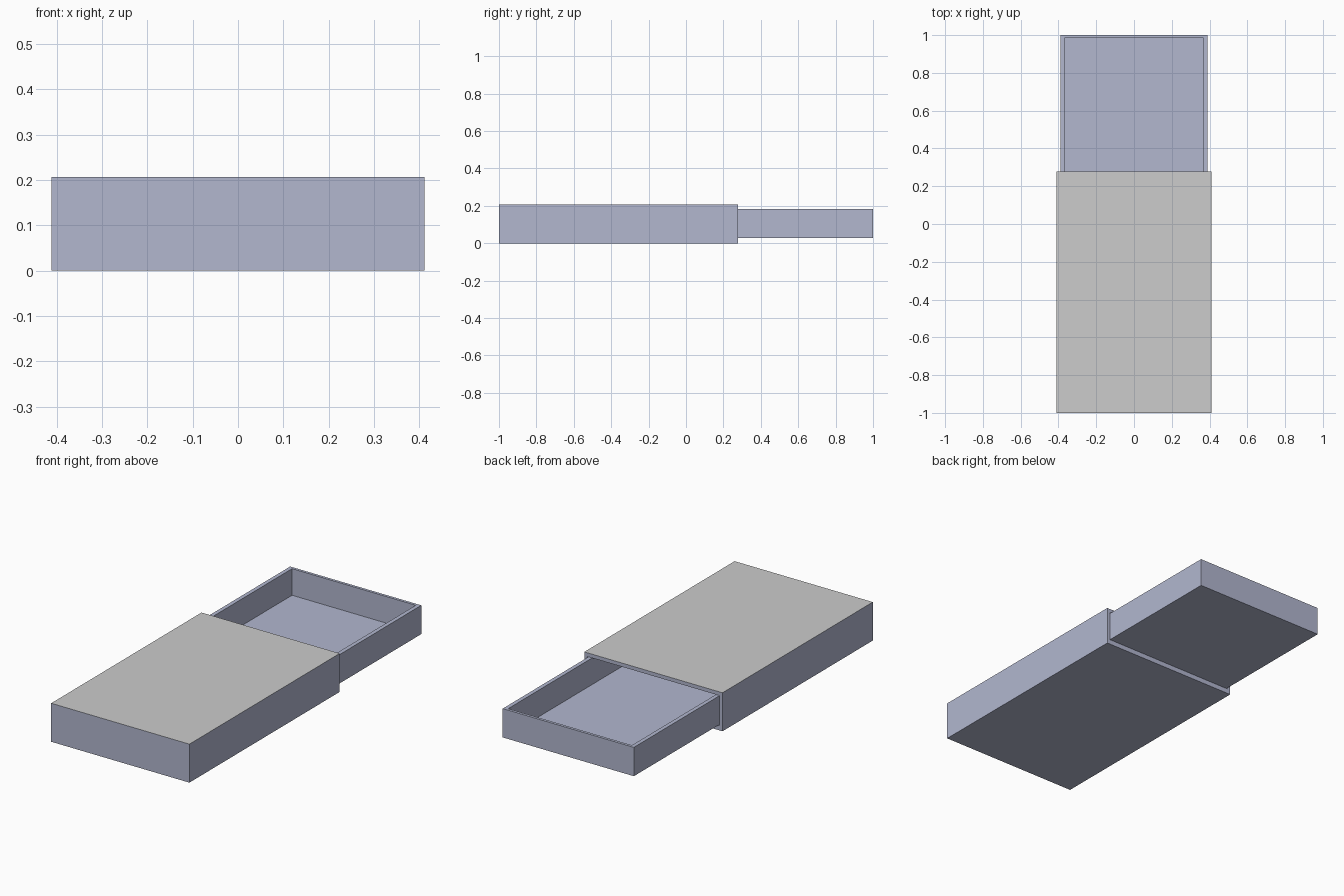
import bpy, bmesh
from mathutils import Vector

if "Cube" in bpy.data.objects:
    bpy.data.objects.remove(bpy.data.objects["Cube"])


def material(name, rgb):
    m = bpy.data.materials.new(name)
    m.diffuse_color = (*rgb, 1.0)
    m.use_nodes = True
    m.node_tree.nodes["Principled BSDF"].inputs["Base Color"].default_value = m.diffuse_color
    return m


BLUE = material("pale blue card", (0.445, 0.474, 0.624))
GREY = material("light grey label", (0.604, 0.604, 0.604))


def hollow_box(name, lo, hi, open_dir, in_lo, in_hi):
    """Box lo..hi with a cavity in_lo..in_hi pushed in from the side facing open_dir."""
    bm = bmesh.new()
    bmesh.ops.create_cube(bm, size=1.0)
    for v in bm.verts:
        v.co = Vector([hi[i] if v.co[i] > 0 else lo[i] for i in range(3)])
    bm.normal_update()
    d = Vector(open_dir)
    mouth = next(f for f in bm.faces if f.normal.dot(d) > 0.9)
    # rim: inset the open side, then snap the inner loop to the cavity outline
    bmesh.ops.inset_region(bm, faces=[mouth], thickness=0.01)
    axis = max(range(3), key=lambda i: abs(d[i]))
    mid = [(a + b) / 2 for a, b in zip(lo, hi)]
    for v in mouth.verts:
        for i in range(3):
            if i != axis:
                v.co[i] = in_hi[i] if v.co[i] > mid[i] else in_lo[i]
    # cavity: extrude the mouth down to the cavity floor
    ext = bmesh.ops.extrude_discrete_faces(bm, faces=[mouth])
    for v in ext["faces"][0].verts:
        v.co[axis] = in_lo[axis]
    bmesh.ops.recalc_face_normals(bm, faces=bm.faces)
    me = bpy.data.meshes.new(name)
    bm.to_mesh(me)
    bm.free()
    ob = bpy.data.objects.new(name, me)
    bpy.context.collection.objects.link(ob)
    me.materials.append(BLUE)
    return ob


# outer sleeve, closed at the front and open at the back
sleeve = hollow_box("sleeve", (-0.411, -1.0, 0.0), (0.411, 0.277, 0.207), (0, 1, 0),
                    (-0.392, -0.98, 0.026), (0.392, 0.277, 0.187))
sleeve.data.materials.append(GREY)
for p in sleeve.data.polygons:  # grey label covers the outer top
    if p.normal.z > 0.9 and p.center.z > 0.2:
        p.material_index = 1

# sliding tray, open at the top and pulled out of the back
hollow_box("tray", (-0.39, -0.25, 0.029), (0.39, 1.0, 0.184), (0, 0, 1),
           (-0.368, -0.235, 0.041), (0.368, 0.985, 0.184))
